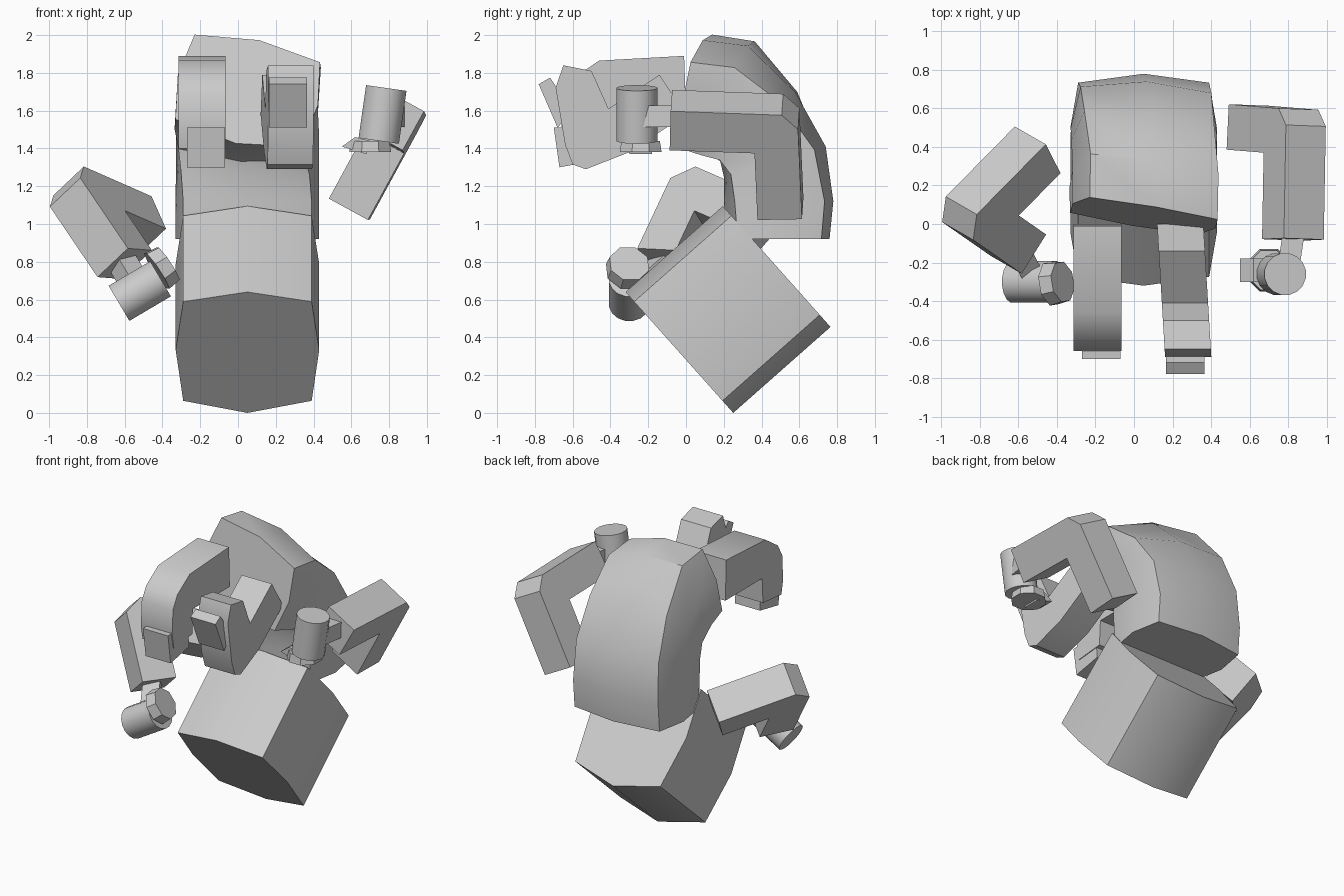
import bpy, math
from mathutils import Vector as V

if "Cube" in bpy.data.objects:
    bpy.data.objects.remove(bpy.data.objects["Cube"])


def make(name, verts, faces):
    me = bpy.data.meshes.new(name)
    me.from_pydata([tuple(v) for v in verts], [], faces)
    ob = bpy.data.objects.new(name, me)
    bpy.context.collection.objects.link(ob)
    bpy.context.view_layer.objects.active = ob
    for o in bpy.context.selected_objects:
        o.select_set(False)
    ob.select_set(True)
    # consistent outward normals
    bpy.ops.object.mode_set(mode='EDIT')
    bpy.ops.mesh.select_all(action='SELECT')
    bpy.ops.mesh.normals_make_consistent(inside=False)
    bpy.ops.object.mode_set(mode='OBJECT')
    bpy.ops.object.shade_smooth_by_angle(angle=math.radians(38))
    return ob


def loft(name, rings):
    n = len(rings[0])
    verts = [p for r in rings for p in r]
    faces = [(k * n + i, k * n + (i + 1) % n, (k + 1) * n + (i + 1) % n, (k + 1) * n + i)
             for k in range(len(rings) - 1) for i in range(n)]
    faces += [tuple(range(n))[::-1], tuple(range((len(rings) - 1) * n, len(rings) * n))]
    return make(name, verts, faces)


def extrude(name, pts, offset):
    return loft(name, [pts, [p + V(offset) for p in pts]])


def leg_part(name, x, width, yz, shear=0):
    extrude(name, [V((x + shear * y, y, z)) for y, z in yz], (width, 0, 0))


def arm(name, a, b, c, t):
    # square limb bent at b, with a chamfered outer elbow
    a, b, c = V(a), V(b), V(c)
    d1, d2 = (b - a).normalized(), (c - b).normalized()
    n = d1.cross(d2).normalized()
    m1, m2 = n.cross(d1), n.cross(d2)          # towards the inside of the bend
    k = t * math.tan(d1.angle(d2) / 2)
    inner = b + m1 * t - d1 * k
    o1, o2 = b - m1 * t + d1 * k * .25, b - m2 * t - d2 * k * .25
    pts = [a + m1 * t, inner, c + m2 * t, c - m2 * t, o2, o1, a - m1 * t]
    extrude(name, [p - n * t for p in pts], n * 2 * t)


def rod(name, a, b, r, sides=16, r2=None):
    a, b = V(a), V(b)
    q = (b - a).to_track_quat('Z', 'Y')
    ang = [2 * math.pi * (i + .5) / sides for i in range(sides)]
    loft(name, [[p + q @ V((math.cos(t) * s, math.sin(t) * s, 0)) for t in ang]
                for p, s in ((a, r), (b, r2 or r))])


# eight-sided outline shared by head and torso: (sideways, depth 0..1)
half = [(0, 0), (.34, .1), (.38, .52), (.34, .92)]
octagon = half + [(0, 1)] + [(-x, v) for x, v in half[:0:-1]]

# Head block, tilted
extrude("head", [V((.05 + x, .25 - .57 * v, .64 * v)) for x, v in octagon], (0, .515, .455))

# Torso: inner y,z / outer y,z / roll / yaw
sections = [(-.01, 1.42, .09, 1.98, .22, .13), (.11, 1.37, .33, 1.95, .22, .08),
            (.18, 1.33, .58, 1.70, .13, .03), (.2, 1.25, .74, 1.41, .05, 0),
            (.2, 1.12, .78, 1.12, 0, 0), (.22, .92, .76, .92, 0, 0)]
rings = []
for y0, z0, y1, z1, roll, yaw in sections:
    mid, d = V((.05, (y0 + y1) / 2, (z0 + z1) / 2)), V((0, y1 - y0, z1 - z0))
    h, d = d.length, d.normalized()
    ring = []
    for x, v in octagon:
        w = (v - .5) * h
        side = x * math.cos(roll) + w * math.sin(roll)
        p = mid + V((side, 0, 0)) + d * (w * math.cos(roll) - x * math.sin(roll))
        p.y -= x * yaw
        ring.append(p)
    rings.append(ring)
loft("torso", rings)

# Left leg: thigh forward, shin down, with its foot
leg_part("left_leg", -.315, .25, [(0, 1.6), (-.01, 1.89), (-.46, 1.865), (-.6, 1.77), (-.65, 1.68),
                                 (-.66, 1.5), (-.64, 1.4), (-.43, 1.42), (-.42, 1.6)])
leg_part("left_foot", -.27, .2, [(-.7, 1.51), (-.67, 1.3), (-.46, 1.34), (-.47, 1.52)])

# Right leg: thigh forward and down, shin folded up, with its foot
leg_part("right_leg", .12, .24, [(-.14, 1.79), (0, 1.58), (-.3, 1.38), (-.53, 1.29), (-.6, 1.315),
                                (-.64, 1.42), (-.69, 1.72), (-.65, 1.84), (-.5, 1.81), (-.41, 1.61)],
         -.06)
leg_part("right_foot", .165, .2, [(-.78, 1.74), (-.72, 1.775), (-.6, 1.6), (-.68, 1.51)])

# Arms
arm("right_arm", (.59, .5, 1.08), (.835, .48, 1.53), (.825, -.08, 1.55), .118)
arm("left_arm", (-.5, .385, .985), (-.83, .05, 1.13), (-.6, -.11, .79), .12)

# Hands: wrist, rounded palm and flared grip
for side, w0, w1, p0, p1, g0, g1 in (
        ("right", (.83, -.04, 1.57), (.8, -.24, 1.57), (.745, -.26, 1.44), (.785, -.26, 1.72),
         (.7, -.24, 1.38), (.7, -.24, 1.44)),
        ("left", (-.62, -.09, .81), (-.53, -.26, .66), (-.63, -.3, .58), (-.41, -.3, .71),
         (-.43, -.31, .75), (-.37, -.3, .79))):
    rod(side + "_wrist", w0, w1, .08, 4)
    rod(side + "_palm", p0, p1, .11)
    rod(side + "_grip", g0, g1, .12, 8, .11)
# Thumb stub on the right grip
extrude("right_thumb", [V((.55, -.3, 1.41)), V((.62, -.3, 1.46)), V((.7, -.3, 1.44)),
                        V((.68, -.3, 1.37))], (0, .12, 0))
